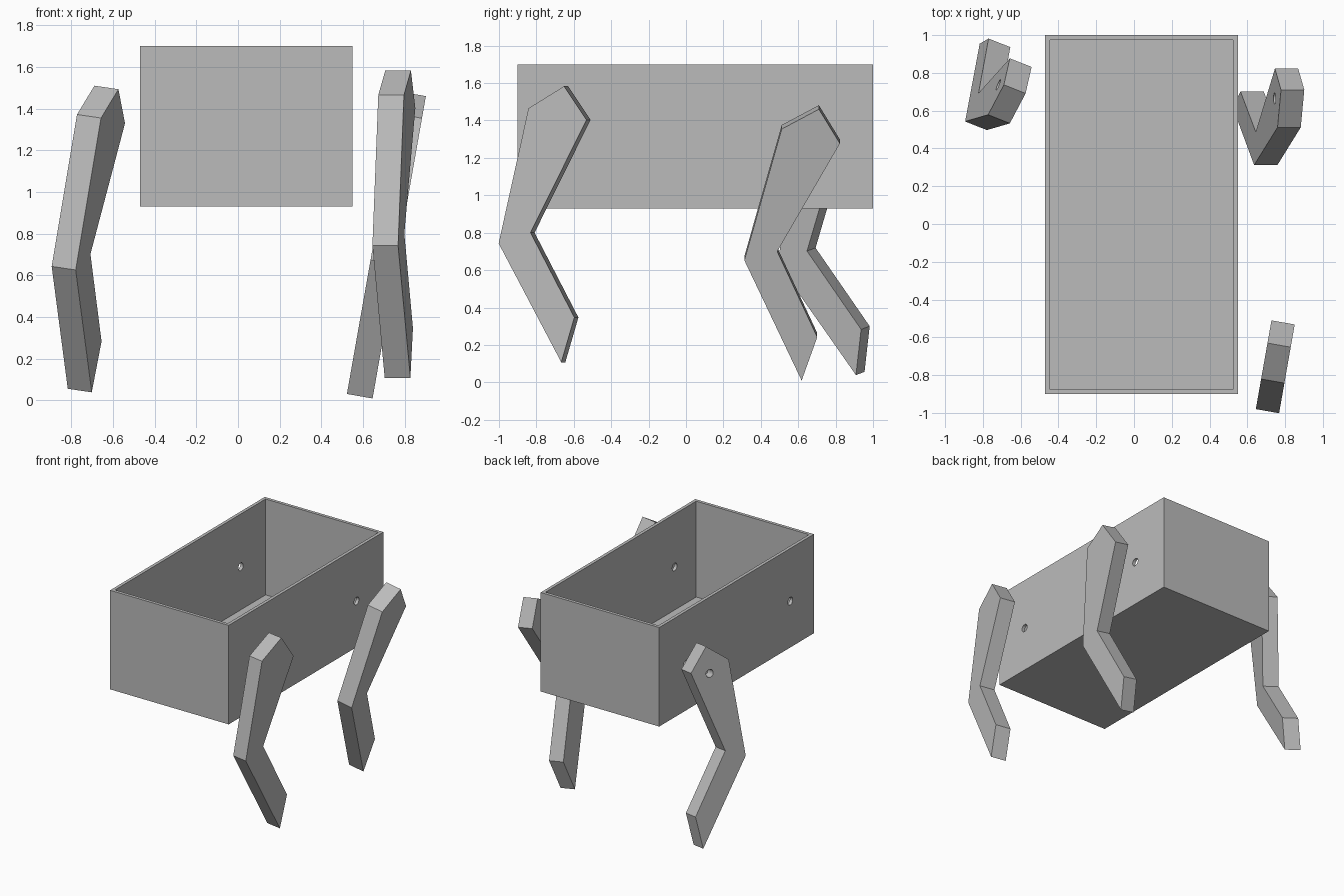
import bpy
import bmesh
from math import radians
from mathutils import Matrix, Vector, Euler

if "Cube" in bpy.data.objects:
    bpy.data.objects.remove(bpy.data.objects["Cube"], do_unlink=True)

# Single flat grey
grey = bpy.data.materials.new("plain_grey")
grey.use_nodes = True
grey.diffuse_color = (0.5, 0.5, 0.5, 1)
grey.node_tree.nodes["Principled BSDF"].inputs["Base Color"].default_value = (0.5, 0.5, 0.5, 1)

HOLE_RADIUS = 0.03


def make_object(name, bm):
    bmesh.ops.recalc_face_normals(bm, faces=bm.faces)
    mesh = bpy.data.meshes.new(name)
    bm.to_mesh(mesh)
    bm.free()
    mesh.materials.append(grey)
    obj = bpy.data.objects.new(name, mesh)
    bpy.context.collection.objects.link(obj)
    return obj


def block(name, low, high):
    low, high = Vector(low), Vector(high)
    bm = bmesh.new()
    bmesh.ops.create_cube(bm, size=1, matrix=Matrix.Translation((low + high) / 2)
                          @ Matrix.Diagonal((high - low).to_4d()))
    return make_object(name, bm)


def peg(centre, length):
    """Cylinder along x, used to drill a round hole."""
    bm = bmesh.new()
    bmesh.ops.create_cone(bm, cap_ends=True, segments=24, radius1=HOLE_RADIUS,
                          radius2=HOLE_RADIUS, depth=length,
                          matrix=Matrix.Translation(centre) @ Matrix.Rotation(radians(90), 4, 'Y'))
    return make_object("hole_cutter", bm)


def cut(obj, cutter):
    cutter.hide_render = True
    mod = obj.modifiers.new("cut", 'BOOLEAN')
    mod.operation = 'DIFFERENCE'
    mod.solver = 'EXACT'
    mod.object = cutter
    bpy.context.view_layer.objects.active = obj
    bpy.ops.object.modifier_apply(modifier=mod.name)
    bpy.data.objects.remove(cutter, do_unlink=True)


# Open box with thin walls and four mounting holes
WALL = 0.025
low, high = Vector((-0.47, -0.90, 0.93)), Vector((0.55, 1.0, 1.70))
box = block("open_box", low, high)
inset = Vector((WALL, WALL, WALL))
cut(box, block("cavity_cutter", low + inset, high + Vector((-WALL, -WALL, 0.2))))
for wall_x in (low.x + WALL / 2, high.x - WALL / 2):
    for y in (-0.61, 0.67):
        cut(box, peg((wall_x, y, 1.29), WALL * 4))

# Bent leg outline in local y, z, measured from the outer knee corner
LEG_OUTLINE = [(0, 0), (0.162, 0.722), (0.355, 0.84), (0.477, 0.66),
               (0.173, 0.057), (0.411, -0.396), (0.34, -0.636)]
LEG_THICKNESS = 0.125


def leg(name, knee, angles):
    bm = bmesh.new()
    face = bm.faces.new([bm.verts.new((0, y, z)) for y, z in LEG_OUTLINE])
    side = bmesh.ops.extrude_face_region(bm, geom=[face])
    moved = [v for v in side["geom"] if isinstance(v, bmesh.types.BMVert)]
    bmesh.ops.translate(bm, verts=moved, vec=(LEG_THICKNESS, 0, 0))
    obj = make_object(name, bm)
    # blind peg hole in the hip end
    cut(obj, peg((0, 0.32, 0.64), 0.14))
    obj.location = knee
    obj.rotation_euler = Euler([radians(a) for a in angles])
    return obj


# Three loose legs, each standing at its own angle
leg("front_left_leg", (0.645, -0.98, 0.743), (0, 0, -10))
leg("back_left_leg", (0.636, 0.312, 0.674), (-3, 10, 0))
leg("back_right_leg", (-0.894, 0.543, 0.643), (6.6, 7.8, -21.7))
